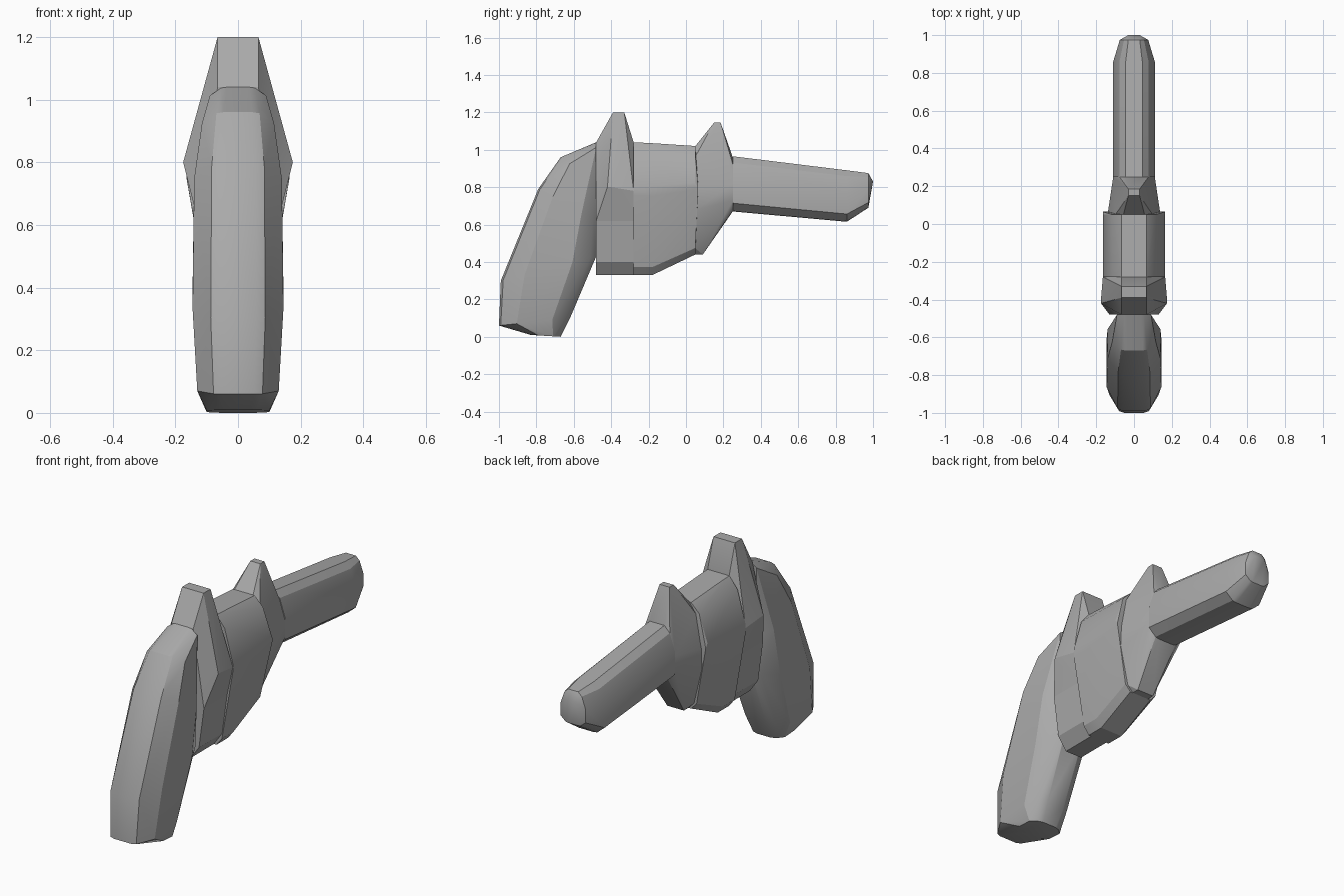
import bpy, bmesh, math
from mathutils import Vector

cube = bpy.data.objects.get("Cube")
if cube:
    bpy.data.objects.remove(cube, do_unlink=True)

SHADE = (0.4, 0.4, 0.4, 1)
grey = bpy.data.materials.new("plain_grey")
grey.use_nodes = True
grey.diffuse_color = SHADE
grey.node_tree.nodes["Principled BSDF"].inputs["Base Color"].default_value = SHADE


def mirrored(x, y, z):
    return [Vector((x, y, z)), Vector((-x, y, z))]


def beam(half_width, z, front, back):
    """Corners of a level rectangle, centred on x."""
    return mirrored(half_width, front, z) + mirrored(half_width, back, z)


def section(start, end, half_width, low, high):
    """Rounded slice from start to end (y, z), widest between low and high."""
    start, end = Vector(start), Vector(end)
    shoulder = high + 0.75 * (1 - high)
    outline = [(0.4, 0), (0.6, low * 0.1), (1, low),
               (1, high), (0.7, shoulder), (0.4, 1)]
    points = []
    for width, along in outline:
        y, z = start.lerp(end, along)
        points += mirrored(width * half_width, y, z)
    return points


def hull_part(name, *groups):
    """Convex solid wrapped around groups of points."""
    bm = bmesh.new()
    for group in groups:
        for point in group:
            bm.verts.new(point)
    bmesh.ops.convex_hull(bm, input=bm.verts[:])
    loose = [v for v in bm.verts if not v.link_faces]
    bmesh.ops.delete(bm, geom=loose, context='VERTS')
    bmesh.ops.dissolve_limit(bm, angle_limit=math.radians(1),
                             verts=bm.verts[:], edges=bm.edges[:])
    bmesh.ops.recalc_face_normals(bm, faces=bm.faces[:])
    mesh = bpy.data.meshes.new(name)
    bm.to_mesh(mesh)
    bm.free()
    mesh.materials.append(grey)
    obj = bpy.data.objects.new(name, mesh)
    bpy.context.collection.objects.link(obj)
    bpy.ops.object.select_all(action='DESELECT')
    obj.select_set(True)
    bpy.context.view_layer.objects.active = obj
    bpy.ops.object.shade_smooth_by_angle(angle=math.radians(25))


REAR, MIDDLE, FRONT = -0.48, -0.28, 0.05    # joints between the parts
MUZZLE_JOINT = 0.25


# Curved grip, sliced from its outer edge to its inner edge
def grip_slice(outer, inner, half_width):
    return section(outer, inner, half_width, 0.25, 0.75)


hull_part("grip",
          grip_slice((-0.83, 0.01), (-0.67, 0), 0.1),
          grip_slice((-1, 0.06), (-0.62, 0.1), 0.13),
          grip_slice((-0.99, 0.3), (REAR, 0.43), 0.145),
          grip_slice((-0.79, 0.79), (REAR, 0.62), 0.14),
          grip_slice((-0.67, 0.96), (REAR, 0.82), 0.115),
          grip_slice((REAR, 1.04), (REAR, 0.93), 0.09))

# Rear band rising into the hammer spur
hull_part("rear_band",
          beam(0.065, 1.2, -0.39, -0.33),
          beam(0.065, 1.04, REAR, MIDDLE),
          beam(0.175, 0.8, -0.42, -0.4),
          mirrored(0.165, MIDDLE, 0.78),
          beam(0.13, 0.62, REAR, MIDDLE))

# Frame section under the rear band
hull_part("lower_frame",
          beam(0.13, 0.62, REAR, MIDDLE),
          beam(0.1, 0.4, REAR, MIDDLE),
          beam(0.05, 0.33, REAR, MIDDLE))


# Main body
def body_slice(y, bottom, top):
    return section((y, bottom), (y, top), 0.165, 0.6, 0.66)


hull_part("body",
          body_slice(MIDDLE, 0.33, 1.04),
          body_slice(-0.18, 0.33, 1.035),
          body_slice(FRONT, 0.44, 1.02),
          mirrored(0.165, FRONT + 0.015, 0.8))

# Front collar rising into the sight
hull_part("front_collar",
          section((FRONT, 0.45), (FRONT, 1.02), 0.14, 0.4, 0.6),
          section((MUZZLE_JOINT, 0.67), (MUZZLE_JOINT, 0.96), 0.11, 0.2, 0.5),
          beam(0.05, 0.44, FRONT, 0.09),
          beam(0.03, 1.145, 0.15, 0.185))


# Tapered barrel with a bevelled muzzle
def barrel_slice(y, bottom, top, half_width):
    return section((y, bottom), (y, top), half_width, 0.15, 0.55)


hull_part("barrel",
          barrel_slice(MUZZLE_JOINT, 0.67, 0.965, 0.11),
          barrel_slice(0.86, 0.615, 0.89, 0.11),
          barrel_slice(0.975, 0.69, 0.875, 0.075),
          mirrored(0.03, 1, 0.83))
